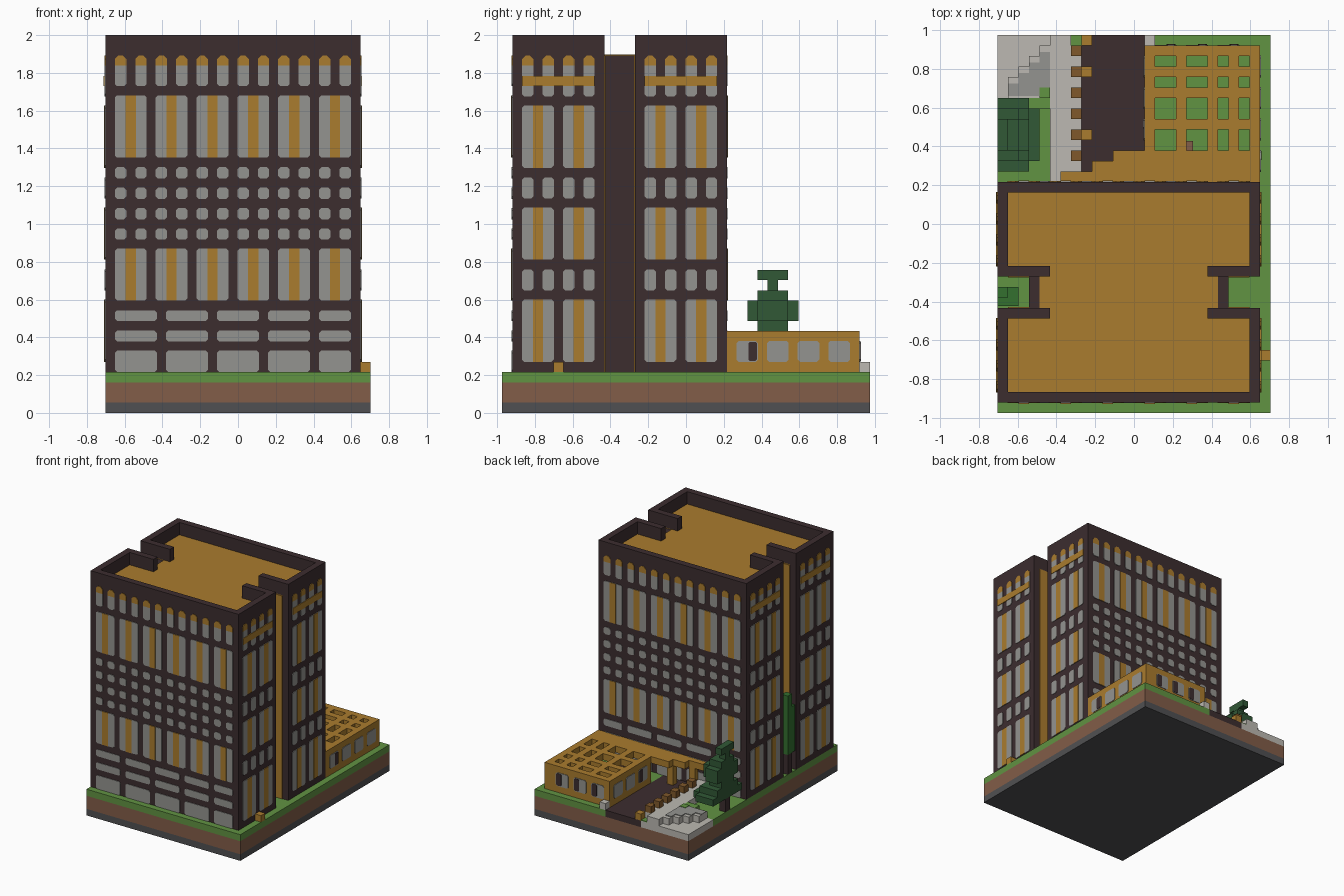
import bpy, bmesh
from mathutils import Vector

if "Cube" in bpy.data.objects:
    bpy.data.objects.remove(bpy.data.objects["Cube"])

V = 2 / 37                      # block size
def P(x, y, z):
    return Vector(((x - 13) * V, (y - 18) * V, z * V))

def lin(c):
    return c / 12.92 if c <= 0.04045 else ((c + 0.055) / 1.055) ** 2.4

def material(name, hexa):
    m = bpy.data.materials.new(name)
    col = [lin(int(hexa[i:i + 2], 16) / 255) for i in (0, 2, 4)] + [1]
    m.diffuse_color = col
    m.use_nodes = True
    m.node_tree.nodes["Principled BSDF"].inputs["Base Color"].default_value = col
    return m

DARK = material("dark brown", "3c2d2f")
ORANGE = material("ochre", "aa7c2e")
GLASS = material("window grey", "949490")
STONE = material("light stone", "bcb9b2")
GRASS = material("grass green", "619342")
TREE = material("pine green", "315836")
LEAF = material("leaf green", "33702f")
SOIL = material("soil brown", "825d48")
BASE = material("slate grey", "505052")
TAN = material("dark ochre", "80592b")

def finish(name, bm, mats):
    bmesh.ops.recalc_face_normals(bm, faces=bm.faces[:])
    me = bpy.data.meshes.new(name)
    bm.to_mesh(me)
    bm.free()
    for m in mats:
        me.materials.append(m)
    ob = bpy.data.objects.new(name, me)
    bpy.context.scene.collection.objects.link(ob)
    return ob

def boxes(name, mat, *spans):
    """Each span is x0, x1, y0, y1, z0, z1 in blocks."""
    bm = bmesh.new()
    for x0, x1, y0, y1, z0, z1 in spans:
        a, b = P(x0, y0, z0), P(x1, y1, z1)
        for v in bmesh.ops.create_cube(bm, size=1)["verts"]:
            v.co = Vector([a[i] if v.co[i] < 0 else b[i] for i in range(3)])
    return finish(name, bm, [mat])

class Facade:
    """Thin plates on a wall; axis 'x' or 'y', wall position and outward sign."""
    def __init__(self, name, axis, pos, sign):
        self.name, self.axis, self.pos, self.sign = name, axis, pos, sign
        self.bm = bmesh.new()

    def plate(self, u0, u1, z0, z1, mat=0, bottom=.22, top=.22, lift=.08):
        b, t = bottom, top
        pts = [(u0 + b, z0), (u1 - b, z0), (u1, z0 + b), (u1, z1 - t),
               (u1 - t, z1), (u0 + t, z1), (u0, z1 - t), (u0, z0 + b)]
        pts = [p for i, p in enumerate(pts) if p != pts[i - 1]]
        def ring(h):
            w = self.pos + self.sign * h
            return [self.bm.verts.new(P(w, u, z) if self.axis == 'x' else P(u, w, z)) for u, z in pts]
        lo, hi = ring(0), ring(lift)
        faces = [self.bm.faces.new(hi)]
        for i in range(len(pts)):
            faces.append(self.bm.faces.new((lo[i - 1], lo[i], hi[i], hi[i - 1])))
        for f in faces:
            f.material_index = mat

    def small(self, c, z0, z1):
        self.plate(c - .56, c + .56, z0, z1)

    def arched(self, c, z0):
        self.plate(c - .56, c + .56, z0, 34, top=0)
        self.plate(c - .56, c + .56, 34, 35, 1, bottom=0, top=.35)

    def tall(self, u, z0, z1):
        self.plate(u - .06, u + 3.06, z0, z1)
        self.plate(u + 1, u + 2, z0, z1, 1, 0, 0, .13)

    def done(self):
        finish(self.name, self.bm, [GLASS, ORANGE, DARK])

# Layered ground
boxes("slate_layer", BASE, (0, 26, 0, 36, 0, 1))
boxes("soil_layer", SOIL, (0, 26, 0, 36, 1, 3))
boxes("grass_layer", GRASS, (0, 26, 0, 22, 3, 4), (14, 26, 22, 36, 3, 4),
      (0, 8, 22, 30, 3, 4), (7, 8, 35, 36, 4, 4.1))
boxes("driveway", DARK, (8, 14, 22, 36, 3, 4))
boxes("stone_terrace", STONE, (0, 8, 30, 36, 3, 4))

# Tower with a recess in each side
boxes("tower_body", DARK, (0, 25, 1, 10, 4, 35), (3, 22, 10, 13, 4, 35), (0, 25, 13, 22, 4, 35))
boxes("tower_roof", ORANGE, (1, 24, 2, 10, 35, 35.1), (4, 21, 10, 13, 35, 35.1),
      (1, 24, 13, 21, 35, 35.1))
parapet = [(0, 25, 1, 2, 35, 37), (0, 25, 21, 22, 35, 37)]
for x0, s0 in ((0, 1), (24, 20)):
    parapet += [(x0, x0 + 1, 2, 9, 35, 37), (x0, x0 + 1, 14, 21, 35, 37)]
    s = 0 if x0 == 0 else s0
    parapet += [(s, s + 5, 9, 10, 35, 37), (s, s + 5, 13, 14, 35, 37)]
boxes("roof_parapet", DARK, *parapet)
boxes("recess_lining", ORANGE, *[(x, x + 2, y, y + .1, 4, 35)
                                 for x in (1, 22) for y in (10, 12.9)])

# Front and back windows
for name, pos, sign in (("front_windows", 1, -1), ("back_windows", 22, 1)):
    f = Facade(name, 'y', pos, sign)
    for i in range(12):
        c = 1.5 + 2 * i
        f.arched(c, 32)
        for z in (17, 19, 21, 23):
            f.small(c, z - .04, z + 1.06)
    for i in range(6):
        f.tall(1 + 4 * i, 25, 31.1)
        f.tall(1 + 4 * i, 11, 16.1)
    for u in range(1, 25, 5):
        for z0, z1 in ((4, 6.1), (7, 8.05), (9, 10.05)):
            f.plate(u - .06, min(u + 4, 24) + .06, z0, z1)
    f.done()

# Side windows
for name, pos, sign in (("left_windows", 25, 1), ("right_windows", 0, -1)):
    f = Facade(name, 'x', pos, sign)
    for start in (2, 14):
        for i in range(4):
            c = start + .5 + 2 * i
            f.arched(c, 31)
            f.small(c, 21, 23.05)
            f.small(c, 12, 14.05)
        for u in (start, start + 4):
            for z0, z1 in ((24, 30.1), (15, 20.1), (5, 11.1)):
                f.tall(u, z0, z1)
        f.plate(start - .06, start + 7.06, 32, 33, 1, 0, 0, .15)
    f.done()

# Annex: walls and a pierced roof
boxes("annex_walls", ORANGE, (24, 25, 22, 35, 4, 7), (14, 15, 25, 35, 4, 7), (15, 24, 34, 35, 4, 7))
xs = [14, 15, 17, 18, 20, 21, 22, 23, 24, 25]
ys = [22, 25, 27, 28, 30, 31, 32, 33, 34, 35]
bars = [(14, 25, a, b, 7, 8) for a, b in zip(ys[0::2], ys[1::2])]
bars += [(a, b, c, d, 7, 8) for a, b in zip(xs[0::2], xs[1::2])
         for c, d in zip(ys[1::2], ys[2::2])]
boxes("annex_roof", ORANGE, *bars)
boxes("entrance_canopy", ORANGE, (6, 9, 22, 23, 7, 8), (9, 11, 22, 24, 7, 8), (11, 14, 22, 25, 7, 8))
boxes("canopy_posts", ORANGE, (8, 9, 22.2, 23, 4, 7), (11, 12, 23, 24, 4, 7))
boxes("courtyard_stump", SOIL, (18, 18.6, 25, 25.9, 4, 6))

for name, axis, pos, sign, starts in (
        ("annex_left_windows", 'x', 25, 1, (23, 26, 29, 32)),
        ("annex_right_windows", 'x', 14, -1, (26, 29, 32)),
        ("annex_back_windows", 'y', 35, 1, (15, 18, 21))):
    f = Facade(name, axis, pos, sign)
    for i, u in enumerate(starts):
        f.plate(u - .06, u + 2.06, 5, 7.05)
        if i == 0 or axis == 'y':
            f.plate(u + 1.1, u + 1.95, 5.1, 6.95, 2, .15, .15, .13)
    f.done()

# Stone path, stepped edge and edging blocks
boxes("stone_path", STONE, (5, 7, 22, 36, 4, 5), (7, 8, 22, 35, 4, 5))
boxes("stone_steps", STONE, *[(k, k + 1, 30, 31 + k, 4, 5) for k in range(1, 5)])
boxes("paved_slope", GLASS, *[(k, k + 1, 30.2, 30.4 + k, 5, 5.1) for k in range(1, 5)])
boxes("terrace_grass", GRASS, (3, 5, 29, 30, 4, 5), (4, 5, 30, 31, 5, 5.15))
boxes("edging_blocks", TAN, *[(7, 8, y, y + 1, 5, 6) for y in range(24, 36, 2)])
boxes("kerb_blocks", ORANGE, *[(8, 9, y, y + 1, 4, 5) for y in (26, 32, 35)])
boxes("corner_block", STONE, (14, 15, 35, 36, 4, 5))
boxes("lawn_block", ORANGE, (25, 26, 5, 6, 4, 5))

# Pine tree: tiers as crossed blocks
boxes("pine_trunk", DARK, (0, 1, 26, 27, 4, 6))
boxes("pine_tree", TREE, (0, 4, 24, 29, 6, 7), (0, 3, 23, 30, 6, 7), (0, 3, 24, 29, 7, 8),
      (0, 2, 25, 28, 8, 9), (0, 3, 25, 28, 9, 11), (0, 2, 24, 29, 9, 11),
      (0, 2, 25, 28, 11, 12), (0, 1, 26, 27, 12, 13), (0, 1, 25, 28, 13, 14))

# Slim tree in the right recess
boxes("slim_trunk", DARK, (0, 1, 11, 12, 4, 7))
boxes("slim_tree", LEAF, (0, 2, 10.2, 12, 7, 14), (0, 1, 11, 12, 14, 16))
